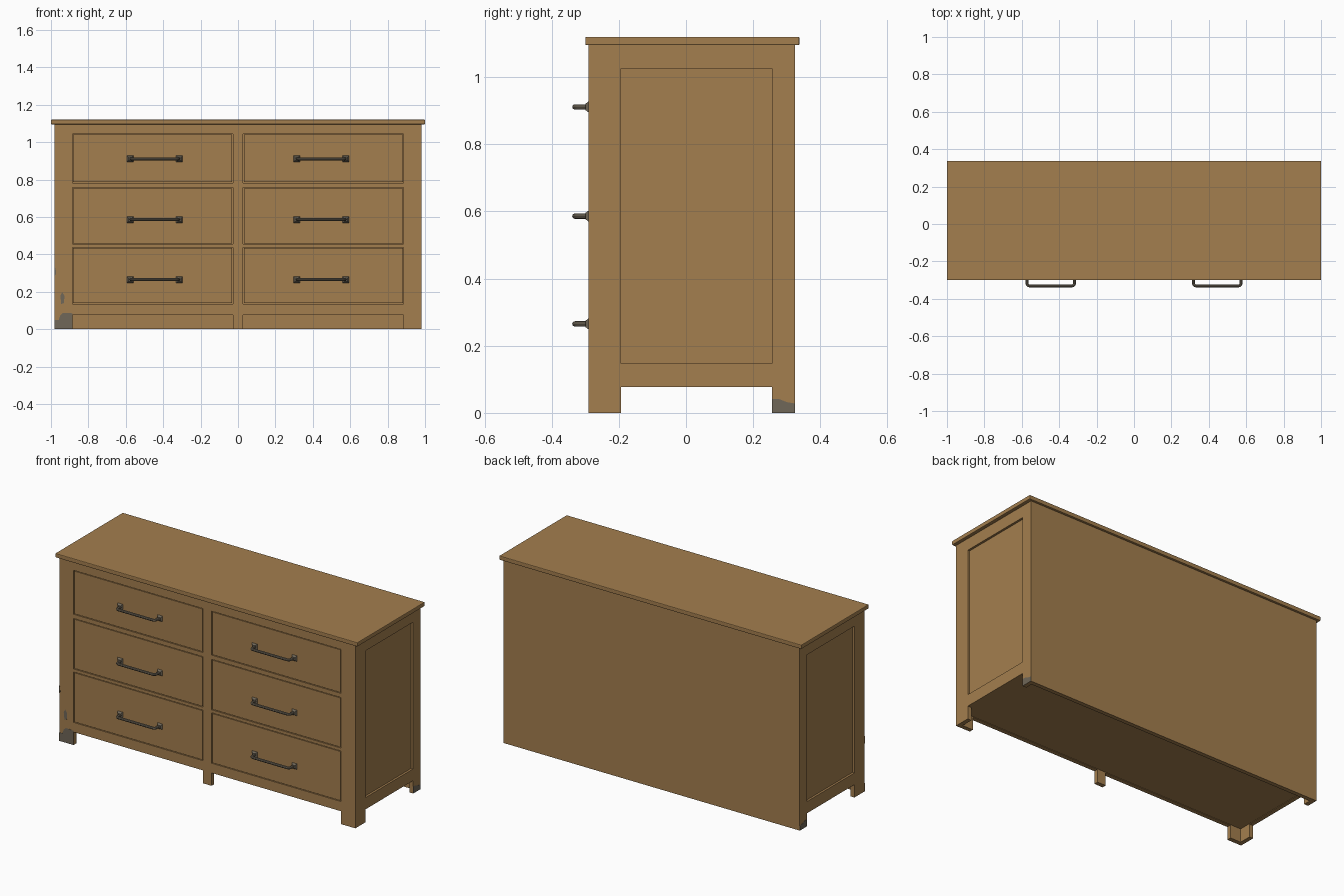
import bpy, bmesh, math
from mathutils import Vector

if "Cube" in bpy.data.objects:
    bpy.data.objects.remove(bpy.data.objects["Cube"])


def material(name, rgb):
    m = bpy.data.materials.new(name)
    m.diffuse_color = (*rgb, 1)
    m.use_nodes = True
    m.node_tree.nodes["Principled BSDF"].inputs["Base Color"].default_value = m.diffuse_color
    return m


WOOD = material("warm_wood", (0.37, 0.211, 0.077))
GREY = material("aged_grey", (0.16, 0.135, 0.098))


def finish(name, bm, mat):
    bmesh.ops.recalc_face_normals(bm, faces=bm.faces)
    me = bpy.data.meshes.new(name)
    bm.to_mesh(me)
    bm.free()
    me.materials.append(mat)
    ob = bpy.data.objects.new(name, me)
    bpy.context.collection.objects.link(ob)
    return ob


def box(name, x0, x1, y0, y1, z0, z1, mat=WOOD, bevel=0):
    bm = bmesh.new()
    bmesh.ops.create_cube(bm, size=1)
    for v in bm.verts:
        v.co = ((x0 + x1) / 2 + v.co.x * (x1 - x0),
                (y0 + y1) / 2 + v.co.y * (y1 - y0),
                (z0 + z1) / 2 + v.co.z * (z1 - z0))
    ob = finish(name, bm, mat)
    if bevel:
        mod = ob.modifiers.new("Bevel", 'BEVEL')
        mod.width, mod.segments = bevel, 2
    return ob


def plate(name, pts, thickness):
    """Thin plate: outline points pushed along a thickness vector."""
    bm = bmesh.new()
    f = bm.faces.new([bm.verts.new(p) for p in pts])
    ext = bmesh.ops.extrude_face_region(bm, geom=[f])["geom"]
    bmesh.ops.translate(bm, vec=thickness,
                        verts=[v for v in ext if isinstance(v, bmesh.types.BMVert)])
    return finish(name, bm, GREY)


FRONT, FRAME, BACK, TOP, LOW = -0.29, -0.265, 0.325, 1.095, 0.077

# Top board and carcass
box("top_board", -1, 1, -0.30, 0.338, TOP, 1.12, bevel=0.004)
box("carcass", -0.967, 0.967, FRAME - 0.003, 0.305, LOW + 0.003, TOP)
box("back_panel", -0.96, 0.96, 0.30, BACK, 0, TOP)

# Face frame: corner stiles, centre stile and rails
box("centre_stile", -0.028, 0.028, FRONT, FRAME, 0, TOP)
ROWS = [(0.135, 0.437), (0.455, 0.757), (0.782, 1.045)]
rails = [(LOW, 0.135), (0.437, 0.455), (0.757, 0.782), (1.045, TOP)]
GAP = 0.004
for s, side in ((-1, "left"), (1, "right")):
    def sbox(name, a, b, *rest):
        lo, hi = sorted((s * a, s * b))
        return box(f"{side}_{name}", lo, hi, *rest)

    sbox("front_stile", 0.885, 0.98, FRONT, FRAME, 0, TOP)
    for i, (z0, z1) in enumerate(rails):
        sbox(f"front_rail_{i}", 0.028, 0.885, FRONT, FRAME, z0, z1)

    # Framed side with recessed panel
    sbox("side_front_leg", 0.955, 0.98, FRAME, -0.193, 0, TOP)
    sbox("side_back_leg", 0.955, 0.98, 0.256, BACK, 0, TOP)
    sbox("side_bottom_rail", 0.955, 0.98, -0.193, 0.256, LOW, 0.147)
    sbox("side_top_rail", 0.955, 0.98, -0.193, 0.256, 1.025, TOP)

    # Drawer fronts with a handle each
    for i, (z0, z1) in enumerate(ROWS):
        sbox(f"drawer_{i}", 0.028 + GAP, 0.885 - GAP, FRONT + 0.001, FRAME,
             z0 + GAP, z1 - GAP)
        cx, cz = s * 0.445, (0.265, 0.586, 0.911)[i]
        half, yo, r = 0.127, -0.331, 0.014
        path = [(-half, FRONT)]
        for c, a0 in ((-1, 180), (1, 270)):
            for k in range(5):
                a = math.radians(a0 + k * 22.5)
                path.append((c * (half - r) + r * math.cos(a), yo + r + r * math.sin(a)))
        path.append((half, FRONT))
        cu = bpy.data.curves.new("handle_path", 'CURVE')
        cu.dimensions, cu.bevel_depth, cu.bevel_resolution = '3D', 0.008, 2
        sp = cu.splines.new('POLY')
        sp.points.add(len(path) - 1)
        for p, (x, y) in zip(sp.points, path):
            p.co = (cx + x, y, cz, 1)
        cu.materials.append(GREY)
        bar = bpy.data.objects.new(f"{side}_handle_bar_{i}", cu)
        bpy.context.collection.objects.link(bar)
        bpy.ops.object.select_all(action='DESELECT')
        bar.select_set(True)
        bpy.context.view_layer.objects.active = bar
        bpy.ops.object.convert(target='MESH')
        bpy.ops.object.shade_smooth_by_angle()

        # Flared square mounts
        for e in (-1, 1):
            bm = bmesh.new()
            bmesh.ops.create_cube(bm, size=1)
            for v in bm.verts:
                w = 0.036 if v.co.y > 0 else 0.018
                v.co = (cx + e * (half + 0.005) + v.co.x * w,
                        FRONT - 0.004 + v.co.y * 0.012, cz + v.co.z * w)
            finish(f"{side}_handle_mount_{i}_{'a' if e < 0 else 'b'}", bm, GREY)

    # Worn patch at the foot of the back leg
    foot = [(0.256, 0.0), (BACK, 0.0), (BACK, 0.028), (0.30, 0.032), (0.275, 0.042), (0.256, 0.042)]
    plate(f"{side}_worn_foot", [(s * 0.98, y, z) for y, z in foot], Vector((s * 0.001, 0, 0)))

# Worn patches on the left front stile
patches = [
    [(-0.98, 0), (-0.885, 0), (-0.885, 0.085), (-0.935, 0.088), (-0.95, 0.075),
     (-0.958, 0.05), (-0.98, 0.05)],
    [(-0.945, 0.135), (-0.93, 0.14), (-0.928, 0.18), (-0.94, 0.197), (-0.95, 0.18)],
    [(-0.98, 0.285), (-0.973, 0.295), (-0.975, 0.325), (-0.98, 0.33)],
]
for i, pts in enumerate(patches):
    plate(f"worn_patch_{i}", [(x, FRONT, z) for x, z in pts], Vector((0, -0.001, 0)))
